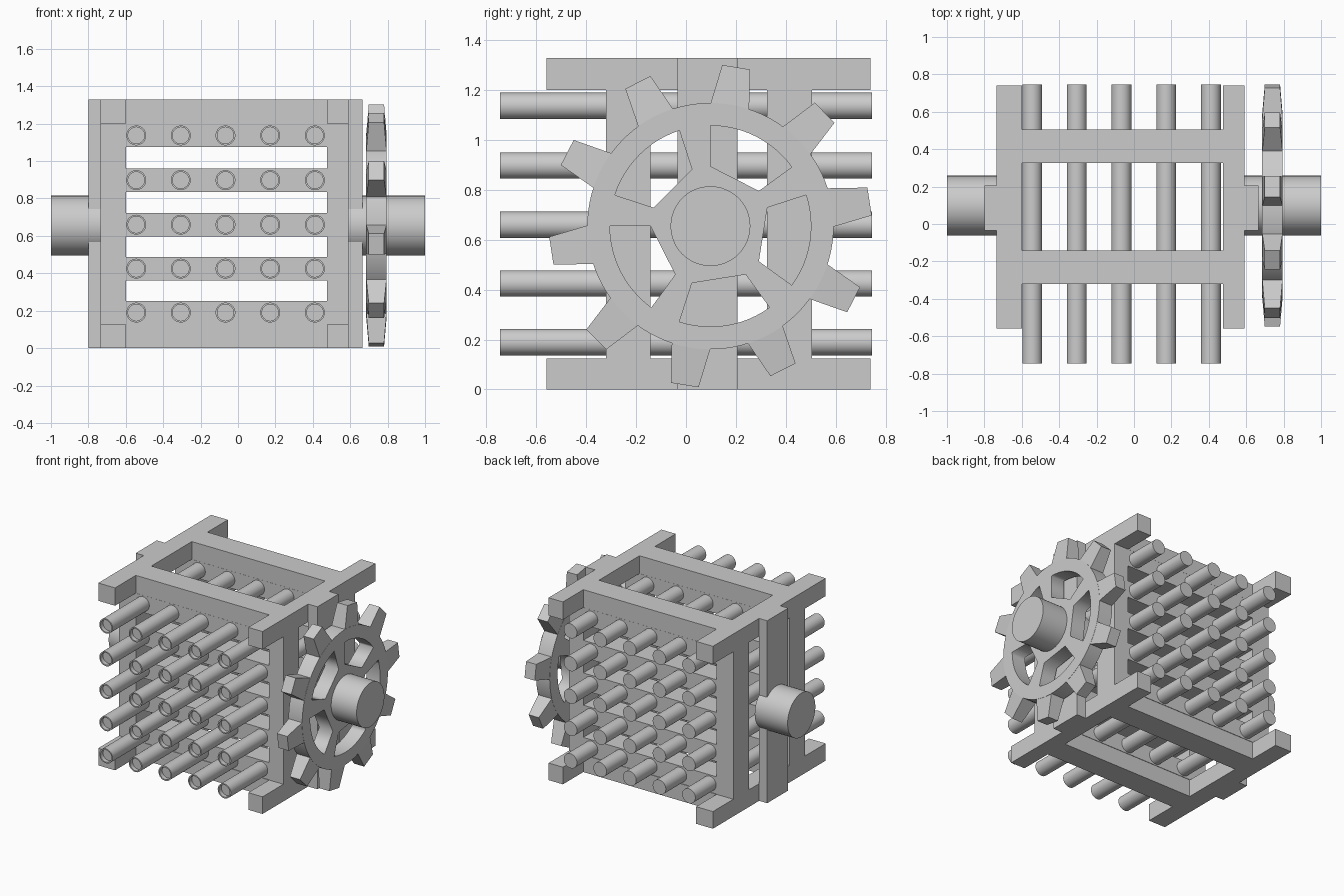
import bpy, bmesh
from math import radians, sin, cos, pi

if "Cube" in bpy.data.objects:
    bpy.data.objects.remove(bpy.data.objects["Cube"])

CY, CZ = 0.098, 0.655          # axle centre
ROWS = (0.19, 0.425, 0.66, 0.898, 1.137)
COLS = (-0.544, -0.306, -0.067, 0.172, 0.411)
YBARS = ((-0.32, -0.142), (0.325, 0.505))
SIDES = ((-0.735, -0.60), (0.475, 0.59))


def add_object(name, bm):
    bmesh.ops.recalc_face_normals(bm, faces=bm.faces)
    me = bpy.data.meshes.new(name)
    bm.to_mesh(me)
    bm.free()
    ob = bpy.data.objects.new(name, me)
    bpy.context.collection.objects.link(ob)
    return ob


def box(name, xs, ys, zs):
    bm = bmesh.new()
    bmesh.ops.create_cube(bm, size=1)
    for v in bm.verts:
        for i, (a, b) in enumerate((xs, ys, zs)):
            v.co[i] = a if v.co[i] < 0 else b
    return add_object(name, bm)


def smooth(ob):
    bpy.ops.object.select_all(action='DESELECT')
    ob.select_set(True)
    bpy.context.view_layer.objects.active = ob
    bpy.ops.object.shade_smooth_by_angle(angle=radians(30))


def rod(name, length, radius, loc, rot, recess=None):
    """Cylinder along local z; recess = (inner radius, depth) at the +z end."""
    bm = bmesh.new()
    bmesh.ops.create_cone(bm, cap_ends=True, segments=48, radius1=radius,
                          radius2=radius, depth=length)
    if recess:
        bm.faces.ensure_lookup_table()
        cap = max(bm.faces, key=lambda f: f.calc_center_median().z)
        bmesh.ops.inset_region(bm, faces=[cap], thickness=radius - recess[0])
        inner = bmesh.ops.extrude_face_region(bm, geom=[cap])
        bmesh.ops.translate(bm, vec=(0, 0, -recess[1]),
                            verts=[v for v in inner['geom'] if isinstance(v, bmesh.types.BMVert)])
        if cap.is_valid:
            bmesh.ops.delete(bm, geom=[cap], context='FACES_ONLY')
    ob = add_object(name, bm)
    ob.location, ob.rotation_euler = loc, rot
    smooth(ob)
    return ob


# side frames: long rails and posts
for side, xs in zip(("left", "right"), SIDES):
    box(side + "_bottom_rail", xs, (-0.56, 0.74), (0, 0.125))
    box(side + "_top_rail", xs, (-0.56, 0.74), (1.2, 1.33))
    for n, ys in zip(("front", "back"), YBARS):
        box(f"{side}_{n}_post", xs, ys, (0.125, 1.2))

# axle straps
box("left_axle_strap", (-0.80, -0.735), (-0.035, 0.207), (0, 1.33))
box("right_axle_strap", (0.59, 0.665), (-0.035, 0.207), (0, 1.33))

# cross bars and tube shelves
for n, ys in zip(("front", "back"), YBARS):
    span = (SIDES[0][1], SIDES[1][0])
    box(n + "_bottom_crossbar", span, ys, (0, 0.125))
    box(n + "_top_crossbar", span, ys, (1.2, 1.33))
    for z in ROWS:
        box(n + "_shelf", span, ys, (z - 0.0625, z + 0.0625))

# tubes, open at the front
for z in ROWS:
    for x in COLS:
        rod("tube", 1.49, 0.053, (x, 0, z), (pi / 2, 0, 0), (0.044, 0.03))

# axle stubs
for n, a, b in (("left_axle", -1.0, -0.735), ("right_axle", 0.59, 1.0)):
    rod(n, b - a, 0.16, ((a + b) / 2, CY, CZ), (0, pi / 2, 0))


# gear wheel: filled curve with five spoke windows
def polar(r, deg):
    return (r * cos(radians(deg)), r * sin(radians(deg)))


cu = bpy.data.curves.new("gear_wheel", 'CURVE')
cu.dimensions, cu.fill_mode, cu.extrude = '2D', 'BOTH', 0.055
loops = [[polar(0.494, 8.8 + 4 * i) for i in range(90)]]
for k in range(5):
    c = 63 + 72 * k
    loops.append([polar(0.403, c - 27 + 4.5 * i) for i in range(13)]
                 + [polar(0.24, c + 27), polar(0.24, c - 27)])
for pts in loops:
    sp = cu.splines.new('POLY')
    sp.points.add(len(pts) - 1)
    for p, (x, y) in zip(sp.points, pts):
        p.co = (x, y, 0, 1)
    sp.use_cyclic_u = True
wheel = bpy.data.objects.new("gear_wheel", cu)
bpy.context.collection.objects.link(wheel)
wheel.location, wheel.rotation_euler = (0.74, CY, CZ), (pi / 2, 0, pi / 2)
bpy.ops.object.select_all(action='DESELECT')
wheel.select_set(True)
bpy.context.view_layer.objects.active = wheel
bpy.ops.object.convert(target='MESH')

# tapered gear teeth
bm = bmesh.new()
for k in range(10):
    a = 8.8 + 36 * k
    rings = []
    for r, half, t in ((0.485, 9.4, 0.055), (0.648, 5.0, 0.041)):
        rings.append([bm.verts.new((s * t, *polar(r, a + d * half)))
                      for s, d in ((-1, -1), (1, -1), (1, 1), (-1, 1))])
    lo, hi = rings
    bm.faces.new(lo)
    bm.faces.new(hi)
    for i in range(4):
        j = (i + 1) % 4
        bm.faces.new((lo[i], lo[j], hi[j], hi[i]))
teeth = add_object("gear_teeth", bm)
teeth.location = (0.74, CY, CZ)
